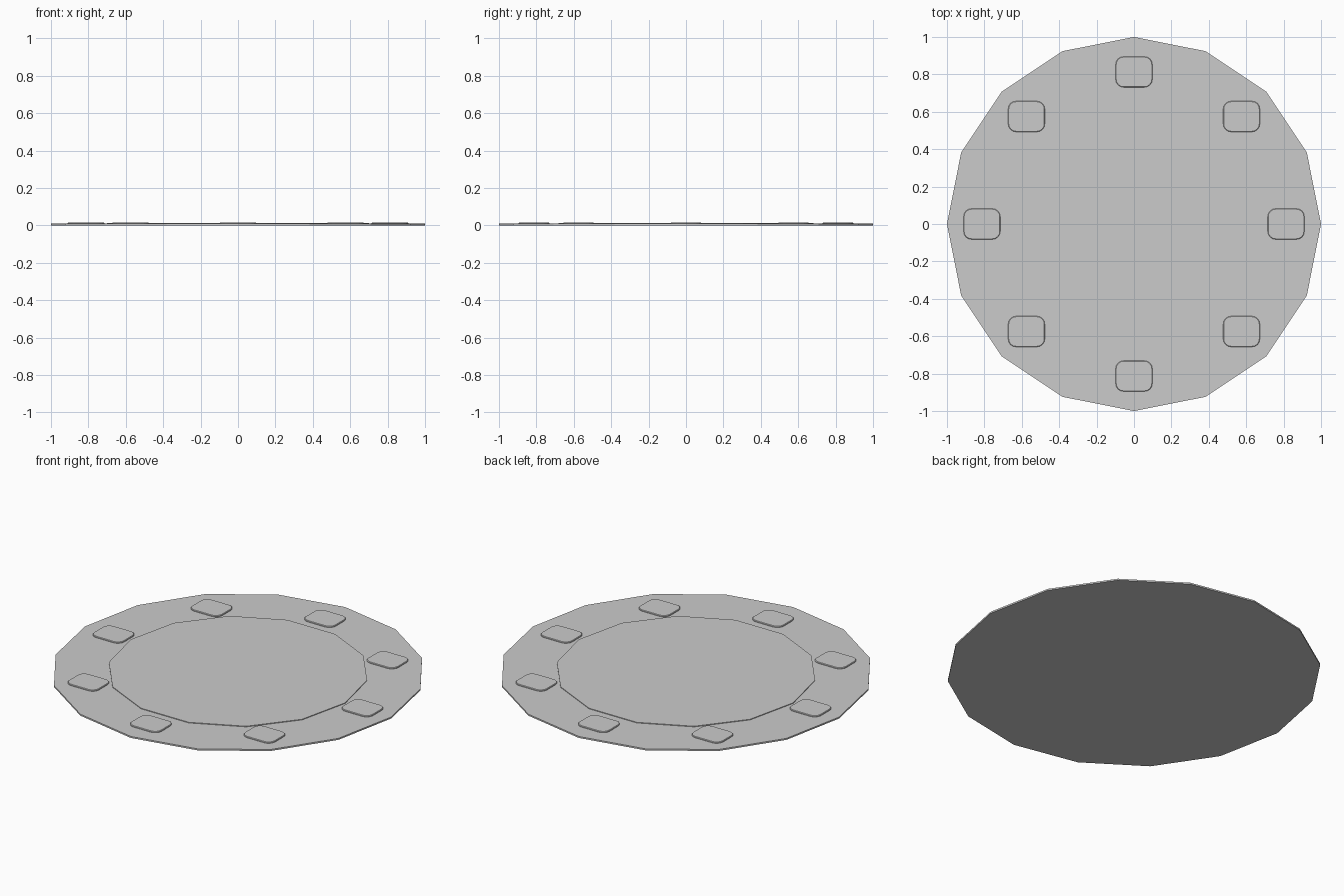
import bpy, bmesh, math

if "Cube" in bpy.data.objects:
    bpy.data.objects.remove(bpy.data.objects["Cube"])


def stack(name, rings, location=(0, 0, 0)):
    """Closed solid skinned through matching outlines, bottom to top."""
    bm = bmesh.new()
    loops = [[bm.verts.new((x, y, z)) for x, y in pts] for z, pts in rings]
    n = len(loops[0])
    bm.faces.new(loops[0][::-1])
    bm.faces.new(loops[-1])
    for a, b in zip(loops, loops[1:]):
        for i in range(n):
            j = (i + 1) % n
            bm.faces.new((a[i], a[j], b[j], b[i]))
    mesh = bpy.data.meshes.new(name)
    bm.to_mesh(mesh)
    bm.free()
    obj = bpy.data.objects.new(name, mesh)
    obj.location = location
    bpy.context.collection.objects.link(obj)
    return obj


def polygon(radius, sides):
    return [(radius * math.cos(2 * math.pi * i / sides),
             radius * math.sin(2 * math.pi * i / sides)) for i in range(sides)]


def rounded_rect(hx, hy, r, steps=4):
    pts = []
    for k, (sx, sy) in enumerate(((1, 1), (-1, 1), (-1, -1), (1, -1))):
        for s in range(steps + 1):
            a = math.pi / 2 * (k + s / steps)
            pts.append((sx * (hx - r) + r * math.cos(a),
                        sy * (hy - r) + r * math.sin(a)))
    return pts


BASE_TOP, CENTRE_TOP, PAD_TOP = 0.009, 0.013, 0.016

# 16-sided base plate
rim = polygon(1.0, 16)
stack("base_plate", [(0, rim), (BASE_TOP, rim)])

# Slightly raised 14-sided centre plate
inner = polygon(0.70, 14)
stack("centre_plate", [(BASE_TOP - 0.003, inner), (CENTRE_TOP, inner)])

# Eight rounded pads around the rim, all facing the same way
outer = rounded_rect(0.098, 0.082, 0.042)
top = rounded_rect(0.095, 0.079, 0.039)
for i in range(8):
    a = i * math.pi / 4
    stack(f"pad_{i + 1}",
          [(BASE_TOP - 0.003, outer), (PAD_TOP - 0.003, outer), (PAD_TOP, top)],
          (0.813 * math.cos(a), 0.813 * math.sin(a), 0))
